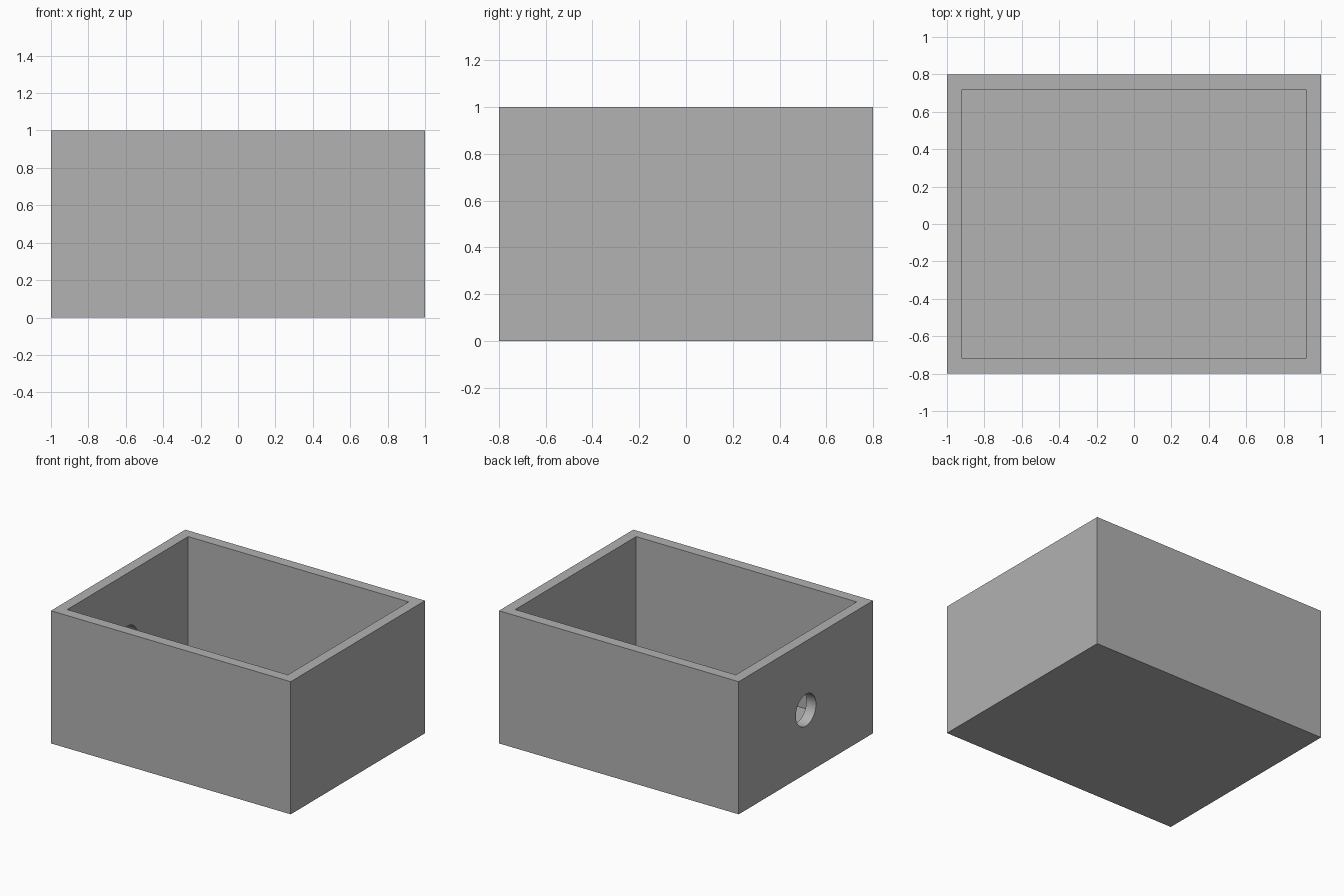
import bpy
import math

# Remove the default cube only
default = bpy.data.objects.get("Cube")
if default:
    bpy.data.objects.remove(default, do_unlink=True)

WIDTH, DEPTH, HEIGHT = 2.0, 1.6, 1.0
WALL = 0.08
HOLE_RADIUS, HOLE_HEIGHT = 0.12, 0.48

grey = bpy.data.materials.new("plain grey")
grey.use_nodes = True
colour = (0.445, 0.445, 0.445, 1.0)
grey.diffuse_color = colour
grey.node_tree.nodes["Principled BSDF"].inputs["Base Color"].default_value = colour


def finish(name):
    """Name the active object, bake its scale and give it the material."""
    obj = bpy.context.object
    obj.name = name
    bpy.ops.object.transform_apply(location=False, rotation=True, scale=True)
    obj.data.materials.append(grey)
    return obj


def block(name, size, bottom):
    bpy.ops.mesh.primitive_cube_add(size=1, location=(0, 0, bottom + size[2] / 2))
    bpy.context.object.scale = size
    return finish(name)


def cut(target, cutter):
    """Subtract the cutter from the target, then discard the cutter."""
    cutter.hide_render = True
    mod = target.modifiers.new("cut", 'BOOLEAN')
    mod.operation = 'DIFFERENCE'
    mod.solver = 'EXACT'
    mod.object = cutter
    bpy.ops.object.select_all(action='DESELECT')
    target.select_set(True)
    bpy.context.view_layer.objects.active = target
    bpy.ops.object.modifier_apply(modifier=mod.name)
    bpy.data.objects.remove(cutter, do_unlink=True)


# Open box: solid block with its inside hollowed out from above
box = block("open_box", (WIDTH, DEPTH, HEIGHT), 0)
cavity = block("cavity_cutter", (WIDTH - 2 * WALL, DEPTH - 2 * WALL, HEIGHT), WALL)
cut(box, cavity)

# Round hole through the -x wall
bpy.ops.mesh.primitive_cylinder_add(
    vertices=64, radius=HOLE_RADIUS, depth=WALL * 4,
    location=(-WIDTH / 2 + WALL / 2, 0, HOLE_HEIGHT),
    rotation=(0, math.pi / 2, 0))
cut(box, finish("hole_cutter"))

# Smooth the hole while the box edges stay sharp
bpy.ops.object.shade_smooth_by_angle(angle=math.radians(30))
